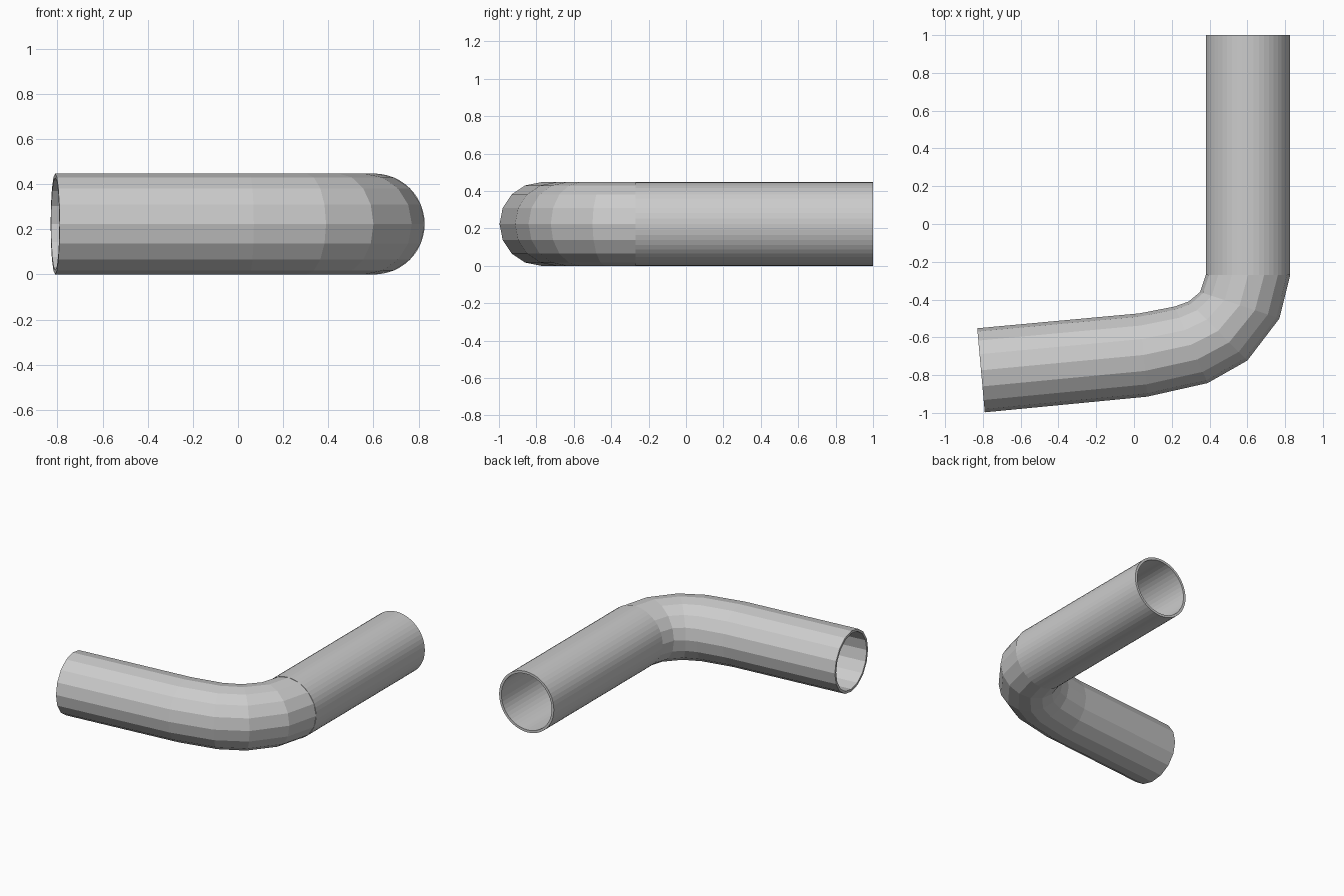
import bpy, bmesh, math
from mathutils import Vector

if "Cube" in bpy.data.objects:
    bpy.data.objects.remove(bpy.data.objects["Cube"])

R, WALL, ZC = 0.2235, 0.018, 0.2235


def pipe(name, stations, sides, smooth):
    """Hollow pipe lofted through (outer point, inner point) pairs seen from above."""
    bm = bmesh.new()

    def ring(st, r):
        o, i = Vector((*st[0], ZC)), Vector((*st[1], ZC))
        c, d = (o + i) / 2, (o - i).normalized()
        half = (o - i).length / 2 - (R - r)
        return [bm.verts.new(c + d * half * math.cos(a) + Vector((0, 0, r * math.sin(a))))
                for a in (2 * math.pi * k / sides for k in range(sides))]

    # closed loop of rings: along the outside, back along the inside
    rings = [ring(s, R) for s in stations] + [ring(s, R - WALL) for s in reversed(stations)]
    for a, b in zip(rings, rings[1:] + rings[:1]):
        for k in range(sides):
            n = (k + 1) % sides
            bm.faces.new((a[k], a[n], b[n], b[k]))
    bmesh.ops.recalc_face_normals(bm, faces=bm.faces)
    me = bpy.data.meshes.new(name)
    bm.to_mesh(me)
    bm.free()
    ob = bpy.data.objects.new(name, me)
    bpy.context.collection.objects.link(ob)
    if smooth:
        bpy.context.view_layer.objects.active = ob
        ob.select_set(True)
        bpy.ops.object.shade_smooth_by_angle(angle=math.radians(30))
        ob.select_set(False)
    return ob


# straight round pipe
pipe("straight_pipe", [((0.827, 1.0), (0.38, 1.0)), ((0.827, -0.27), (0.38, -0.27))], 48, False)

# faceted elbow with its long outlet
pipe("elbow_pipe", [
    ((0.827, -0.27), (0.38, -0.27)),
    ((0.77, -0.50), (0.35, -0.36)),
    ((0.60, -0.723), (0.29, -0.41)),
    ((0.39, -0.842), (0.215, -0.437)),
    ((0.07, -0.914), (0.03, -0.473)),
    ((-0.79, -0.997), (-0.83, -0.552)),
], 16, False)
